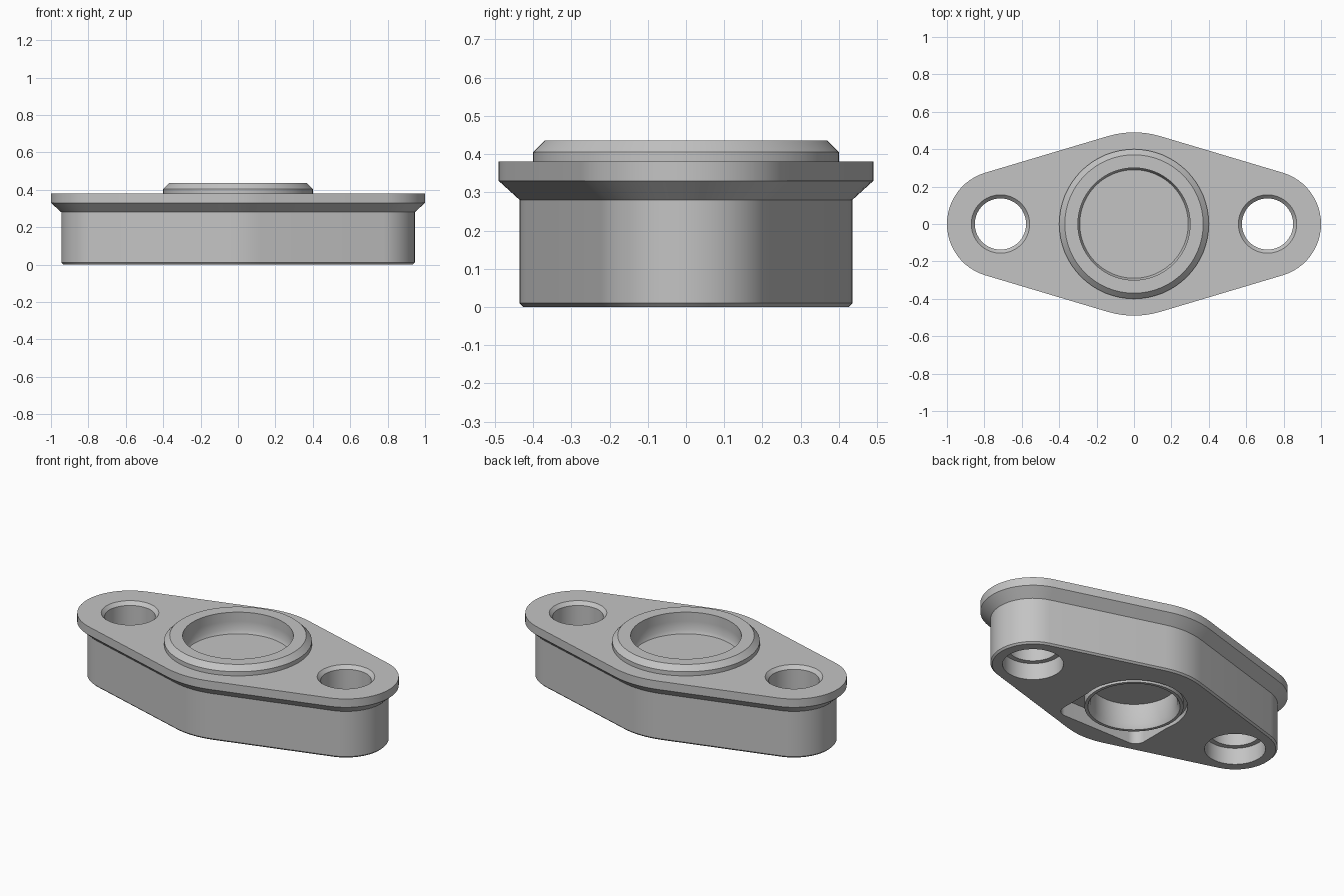
import bpy, bmesh, math

if "Cube" in bpy.data.objects:
    bpy.data.objects.remove(bpy.data.objects["Cube"])

SEG = 64
HOLE_X = 0.714

grey = bpy.data.materials.new("plain grey")
grey.diffuse_color = (0.55, 0.55, 0.55, 1)
grey.use_nodes = True
grey.node_tree.nodes["Principled BSDF"].inputs["Base Color"].default_value = grey.diffuse_color


def outline(inset):
    """Rounded rhombus: two end circles and a middle circle joined by tangents."""
    r_mid, r_end = 0.49 - inset, 0.286 - inset
    tilt = math.asin((0.49 - 0.286) / HOLE_X)
    arcs = [(HOLE_X, r_end, -math.pi / 2 + tilt, math.pi / 2 - tilt, 24),
            (0, r_mid, math.pi / 2 - tilt, math.pi / 2 + tilt, 8),
            (-HOLE_X, r_end, math.pi / 2 + tilt, 1.5 * math.pi - tilt, 24),
            (0, r_mid, 1.5 * math.pi - tilt, 1.5 * math.pi + tilt, 8)]
    return [(cx + r * math.cos(a + (b - a) * i / n), r * math.sin(a + (b - a) * i / n))
            for cx, r, a, b, n in arcs for i in range(n + 1)]


def circle(r, cx=0):
    return [(cx + r * math.cos(2 * math.pi * i / SEG), r * math.sin(2 * math.pi * i / SEG))
            for i in range(SEG)]


def rounded_rect(x0, x1, y0, y1, r, n=8):
    corners = [(x1 - r, y1 - r, 0), (x0 + r, y1 - r, 1), (x0 + r, y0 + r, 2), (x1 - r, y0 + r, 3)]
    return [(cx + r * math.cos((q + i / n) * math.pi / 2), cy + r * math.sin((q + i / n) * math.pi / 2))
            for cx, cy, q in corners for i in range(n + 1)]


def loft(name, layers, closed=False):
    """Skin a stack of (outline, z) layers; closed joins last to first instead of capping."""
    bm = bmesh.new()
    rings = [[bm.verts.new((x, y, z)) for x, y in pts] for pts, z in layers]
    pairs = list(zip(rings, rings[1:])) + ([(rings[-1], rings[0])] if closed else [])
    for a, b in pairs:
        n = len(a)
        for i in range(n):
            j = (i + 1) % n
            bm.faces.new((a[i], a[j], b[j], b[i]))
    if not closed:
        bm.faces.new(rings[0][::-1])
        bm.faces.new(rings[-1])
    bmesh.ops.recalc_face_normals(bm, faces=bm.faces[:])
    mesh = bpy.data.meshes.new(name)
    bm.to_mesh(mesh)
    bm.free()
    mesh.materials.append(grey)
    ob = bpy.data.objects.new(name, mesh)
    bpy.context.collection.objects.link(ob)
    return ob


def combine(target, tool, operation='DIFFERENCE'):
    mod = target.modifiers.new("combine", 'BOOLEAN')
    mod.operation, mod.object, mod.solver = operation, tool, 'EXACT'
    bpy.context.view_layer.objects.active = target
    bpy.ops.object.modifier_apply(modifier=mod.name)
    bpy.data.objects.remove(tool)


def smooth(ob):
    bpy.ops.object.select_all(action='DESELECT')
    ob.select_set(True)
    bpy.context.view_layer.objects.active = ob
    bpy.ops.object.shade_smooth_by_angle(angle=math.radians(30))


# Flange body with bevelled lip and chamfered foot
body = loft("flange_body", [(outline(0.065), 0), (outline(0.055), 0.01), (outline(0.055), 0.28),
                            (outline(0), 0.33), (outline(0), 0.38)])

# Underside pocket and shallow groove, with a collar standing in them
combine(body, loft("pocket_cutter", [(rounded_rect(-0.285, 0.285, -0.315, 0, 0.06), -0.05),
                                     (rounded_rect(-0.285, 0.285, -0.315, 0, 0.06), 0.1)]))
combine(body, loft("groove_cutter", [(circle(0.29), -0.05), (circle(0.29), 0.03)]))
combine(body, loft("collar", [(circle(0.268), 0), (circle(0.268), 0.12)]), 'UNION')
combine(body, loft("lower_bore_cutter", [(circle(0.27), -0.02), (circle(0.25), 0), (circle(0.235), 0.03),
                                         (circle(0.235), 0.15)]))

# Upper bore, slightly tapered to its floor
combine(body, loft("upper_bore_cutter", [(circle(0.29), 0.31), (circle(0.30), 0.33), (circle(0.30), 0.5)]))

# Bolt holes: counterbored below, chamfered above
for x in (-HOLE_X, HOLE_X):
    combine(body, loft("bolt_hole_cutter", [(circle(0.165, x), -0.05), (circle(0.165, x), 0.1),
                                            (circle(0.137, x), 0.101), (circle(0.137, x), 0.36),
                                            (circle(0.156, x), 0.38), (circle(0.166, x), 0.39)]))
smooth(body)

# Raised ring around the upper bore
rim = loft("raised_ring", [(circle(0.40), 0.38), (circle(0.40), 0.405), (circle(0.37), 0.435),
                           (circle(0.30), 0.435), (circle(0.30), 0.38)], closed=True)
smooth(rim)
